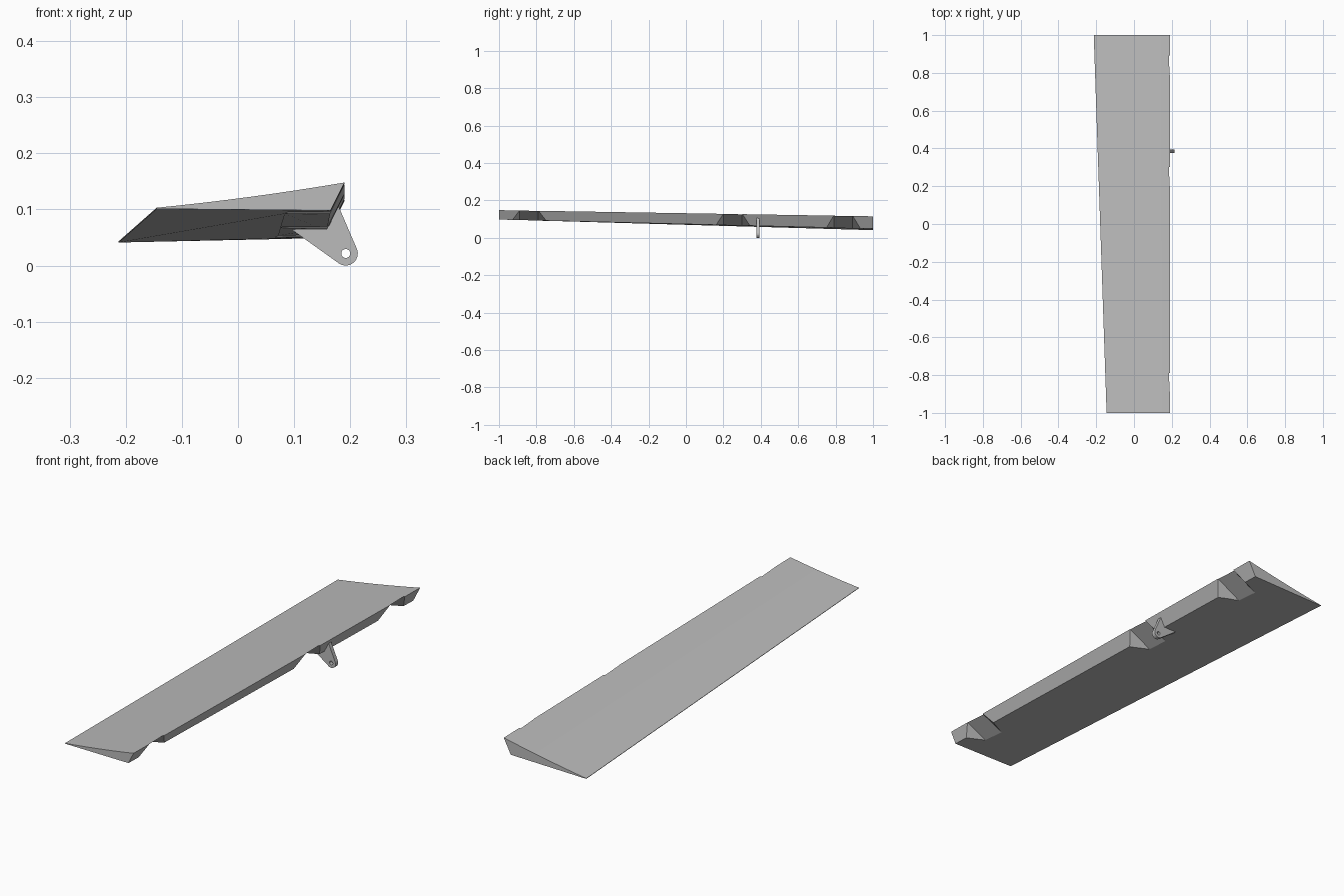
import bpy, bmesh, math
from mathutils import Vector

if "Cube" in bpy.data.objects:
    bpy.data.objects.remove(bpy.data.objects["Cube"])

grey = bpy.data.materials.new("light grey")
grey.use_nodes = True
colour = (0.5, 0.5, 0.5, 1)
grey.diffuse_color = colour
grey.node_tree.nodes["Principled BSDF"].inputs["Base Color"].default_value = colour


def loft(name, rings):
    """Solid skinned between two matching closed rings of points."""
    bm = bmesh.new()
    a, b = [[bm.verts.new(p) for p in ring] for ring in rings]
    bm.faces.new(a)
    bm.faces.new(b[::-1])
    for i in range(len(a)):
        j = (i + 1) % len(a)
        bm.faces.new((a[i], b[i], b[j], a[j]))
    bmesh.ops.recalc_face_normals(bm, faces=bm.faces)
    mesh = bpy.data.meshes.new(name)
    bm.to_mesh(mesh)
    bm.free()
    mesh.materials.append(grey)
    ob = bpy.data.objects.new(name, mesh)
    bpy.context.collection.objects.link(ob)
    return ob


def cut(target, cutter):
    mod = target.modifiers.new(cutter.name, "BOOLEAN")
    mod.object = cutter
    mod.operation = "DIFFERENCE"
    mod.solver = "EXACT"
    cutter.hide_render = True
    cutter.hide_set(True)


# Section key points (x, z): trailing edge, top of nose, bottom of nose
ROOT = [Vector(p) for p in ((-0.145, 0.103), (0.19, 0.148), (0.165, 0.098))]
TIP = [Vector(p) for p in ((-0.213, 0.043), (0.19, 0.115), (0.156, 0.049))]


def section(y):
    t = (y + 1) / 2
    return [a.lerp(b, t) for a, b in zip(ROOT, TIP)]


def flap_ring(y, steps=8):
    tail, top, bottom = section(y)
    ring = []
    for i in range(steps + 1):
        t = i / steps
        p = tail.lerp(top, t)
        ring.append((p.x, y, p.y - 0.012 * t * (1 - t)))
    ring += [(bottom.x, y, bottom.y), (tail.x, y, tail.y - 0.002)]
    return ring


# Tapered flap with a slightly hollow upper skin
flap = loft("flap", [flap_ring(-1), flap_ring(1)])

# Hinge cut-outs: ramped floor with flared side walls
for name, y in (("inner", -0.84), ("middle", 0.25), ("outer", 0.84)):
    rings = []
    for side in (-1, 1):
        tail, top, bottom = section(y)
        a = top + Vector((-0.006, -0.002))
        b = tail.lerp(bottom, 0.76)
        mid = (a + b) / 2
        c = mid + 1.8 * (bottom - mid)
        a, b = a + 0.3 * (a - b), b + 0.3 * (b - a)
        half = 0.05
        flare = half + 0.04 * 1.8
        rings.append([(a.x, y + side * half, a.y), (b.x, y + side * half, b.y),
                      (c.x, y + side * flare, c.y)])
    cut(flap, loft(name + "_hinge_cutter", rings))

# Control horn with rounded end and pin hole
PIN = Vector((0.192, 0.0215))


def arc(radius, start, end, n):
    return [PIN + radius * Vector((math.cos(a), math.sin(a))) for a in
            (math.radians(start + (end - start) * i / n) for i in range(n + 1))]


def extrude_y(name, points, y0, y1):
    return loft(name, [[(p[0], y, p[1]) for p in points] for y in (y0, y1)])


outline = arc(0.0215, 235, 385, 14) + [(0.179, 0.106), (0.165, 0.106), (0.09, 0.068)]
horn = extrude_y("control_horn", outline, 0.376, 0.394)
cut(horn, extrude_y("pin_hole_cutter", arc(0.008, 0, 345, 23), 0.3, 0.45))
